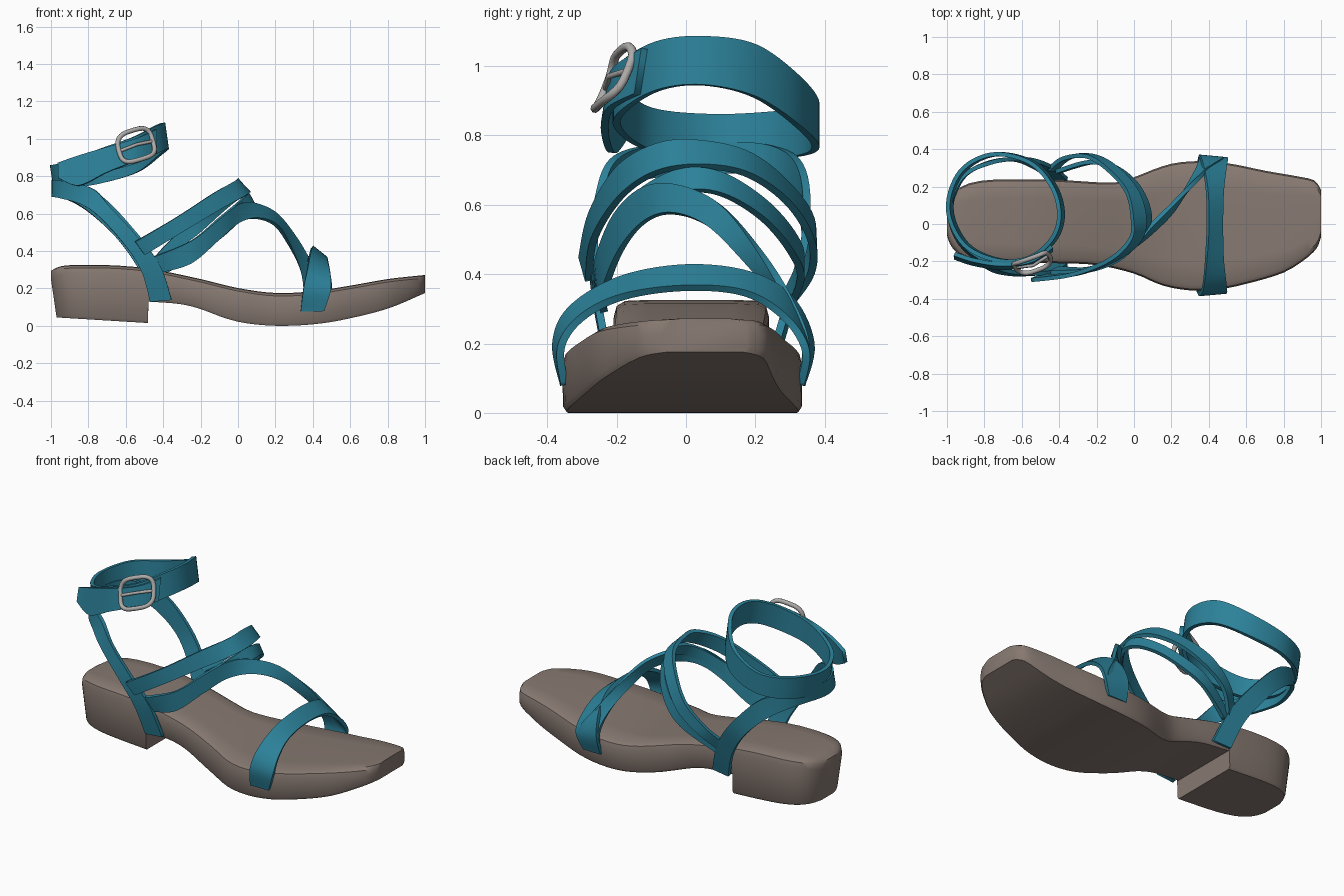
import bpy, bmesh, math
from mathutils import Vector

if "Cube" in bpy.data.objects:
    bpy.data.objects.remove(bpy.data.objects["Cube"])


def material(name, rgb):
    m = bpy.data.materials.new(name)
    m.diffuse_color = (*rgb, 1)
    m.use_nodes = True
    m.node_tree.nodes["Principled BSDF"].inputs["Base Color"].default_value = m.diffuse_color
    return m


TEAL = material("teal leather", (0.025, 0.22, 0.32))
TAUPE = material("taupe sole", (0.24, 0.19, 0.165))
METAL = material("grey metal", (0.42, 0.41, 0.40))


def catmull(p0, p1, p2, p3, t):
    return 0.5 * (2 * p1 + (p2 - p0) * t + (2 * p0 - 5 * p1 + 4 * p2 - p3) * t * t
                  + (3 * p1 - p0 - 3 * p2 + p3) * t ** 3)


def finish(name, bm, mat, angle=40):
    bmesh.ops.recalc_face_normals(bm, faces=bm.faces)
    me = bpy.data.meshes.new(name)
    bm.to_mesh(me)
    bm.free()
    me.materials.append(mat)
    ob = bpy.data.objects.new(name, me)
    bpy.context.collection.objects.link(ob)
    bpy.ops.object.select_all(action='DESELECT')
    ob.select_set(True)
    bpy.context.view_layer.objects.active = ob
    bpy.ops.object.shade_smooth_by_angle(angle=math.radians(angle))
    return ob


def ribbon(name, rows, closed=False, thick=0.022, steps=7):
    """Smooth strap; each row is lower edge xyz followed by upper edge xyz."""
    n = len(rows)
    pts = [(Vector(r[:3]), Vector(r[3:])) for r in rows]

    def get(i):
        return pts[i % n] if closed else pts[max(0, min(n - 1, i))]

    pairs = []
    for i in range(n if closed else n - 1):
        q = [get(i + k) for k in (-1, 0, 1, 2)]
        for s in range(steps):
            pairs.append([catmull(*(p[e] for p in q), s / steps) for e in (0, 1)])
    if not closed:
        pairs.append(pts[-1])
    bm = bmesh.new()
    vs = [[bm.verts.new(a), bm.verts.new((a + b) / 2), bm.verts.new(b)] for a, b in pairs]
    m = len(vs)
    for i in range(m if closed else m - 1):
        for k in (0, 1):
            j = (i + 1) % m
            bm.faces.new((vs[i][k], vs[j][k], vs[j][k + 1], vs[i][k + 1]))
    rim = [e.is_boundary for e in bm.edges]
    ob = finish(name, bm, TEAL)
    for e, sharp in zip(ob.data.edges, rim):
        e.use_edge_sharp = sharp
    mod = ob.modifiers.new("thickness", 'SOLIDIFY')
    mod.thickness = thick
    mod.offset = 0
    return ob


def interp(table, x):
    """Smooth interpolation of (x, value) pairs."""
    n = len(table)
    for i in range(n - 1):
        if x <= table[i + 1][0]:
            break
    (x0, y0), (x1, y1) = table[i], table[i + 1]

    def slope(k):
        a, b = table[max(0, k - 1)], table[min(n - 1, k + 1)]
        return (b[1] - a[1]) / (b[0] - a[0])
    h = x1 - x0
    t = max(0, min(1, (x - x0) / h))
    return ((2 * t**3 - 3 * t**2 + 1) * y0 + (t**3 - 2 * t**2 + t) * h * slope(i)
            + (3 * t**2 - 2 * t**3) * y1 + (t**3 - t**2) * h * slope(i + 1))


# Sole and heel block: lofted cross sections along x
LEFT = [(-1, -.06), (-.985, -.105), (-.95, -.15), (-.88, -.185), (-.75, -.205), (-.4, -.21),
        (-.2, -.22), (0, -.265), (.15, -.328), (.3, -.355), (.45, -.35), (.6, -.32),
        (.8, -.26), (.9, -.2), (.96, -.15), (.985, -.115), (1, -.07)]
RIGHT = [(-1, .08), (-.985, .13), (-.95, .18), (-.88, .218), (-.75, .237), (-.4, .235),
         (-.1, .222), (0, .25), (.1, .29), (.2, .322), (.33, .336), (.5, .325), (.7, .285),
         (.9, .25), (.96, .235), (.985, .21), (1, .18)]
TOP = [(-1, .295), (-.95, .318), (-.85, .326), (-.6, .32), (-.4, .292), (-.2, .25), (0, .202),
       (.2, .176), (.4, .185), (.6, .215), (.8, .25), (1, .272)]
BOTTOM = [(-.48, .13), (-.3, .115), (-.2, .09), (-.1, .052), (0, .022), (.12, .005), (.25, 0),
          (.4, .008), (.55, .03), (.8, .092), (1, .175)]
xs = [-1, -.994, -.985, -.97, -.95, -.92, -.88, -.82, -.75, -.65, -.55, -.481, -.479]
xs += [-.45 + .05 * i for i in range(28)] + [.93, .96, .975, .985, .994, 1]
bm = bmesh.new()
rings = []
for x in xs:
    l, r, t = interp(LEFT, x), interp(RIGHT, x), interp(TOP, x)
    heel = x < -.48
    b = .015 + .03 * (-.48 - x) / .52 if heel else interp(BOTTOM, x)
    shift = .03 * (-.48 - x) / .52 if heel else 0
    c, w = (l + r) / 2, (r - l) / 2
    sec = [(w - .012, b), (w - .002, b + .015), (w, t - .045), (w - .008, t - .016),
           (w - .03, t - .003), (w * .55, t)]
    ring = [(c + y, z) for y, z in sec] + [(c, t)] + [(c - y, z) for y, z in reversed(sec)]
    rings.append([bm.verts.new((x + (shift if z < b + .02 else 0), y, z)) for y, z in ring])
for A, B in zip(rings, rings[1:]):
    for k in range(len(A)):
        j = (k + 1) % len(A)
        bm.faces.new((A[k], A[j], B[j], B[k]))
bm.faces.new(rings[0])
bm.faces.new(rings[-1])
finish("sole_and_heel", bm, TAUPE, 35)

# Toe strap
ribbon("toe_strap", [
    (.46, -.35, .08, .335, -.352, .08), (.495, -.36, .19, .35, -.375, .2),
    (.49, -.3, .275, .37, -.33, .3), (.475, -.18, .335, .385, -.19, .385),
    (.47, 0, .36, .395, 0, .42), (.475, .17, .345, .39, .18, .4),
    (.49, .285, .275, .37, .3, .33), (.5, .345, .18, .35, .36, .2),
    (.46, .33, .08, .34, .333, .08)])

# Diagonal strap from the toe side over the instep
ribbon("diagonal_strap", [
    (-.4, -.235, .29, -.45, -.26, .37), (-.25, -.24, .335, -.25, -.25, .455),
    (-.1, -.19, .465, -.1, -.2, .575), (0, -.12, .55, 0, -.12, .65),
    (.1, -.04, .575, .08, -.02, .655), (.2, .06, .54, .2, .1, .6),
    (.27, .17, .44, .31, .21, .47), (.33, .285, .31, .4, .295, .33),
    (.35, .345, .2, .48, .345, .2), (.35, .33, .08, .46, .33, .08)])

# Upper instep strap and its second strand
ribbon("instep_strap", [
    (-.5, -.28, .38, -.55, -.3, .45), (-.3, -.265, .5, -.33, -.27, .58),
    (-.1, -.19, .62, -.13, -.19, .71), (.03, -.09, .69, -.02, -.08, .772),
    (.06, .03, .71, -.01, .03, .78), (.02, .17, .69, -.04, .17, .75),
    (-.08, .29, .61, -.13, .28, .67), (-.2, .36, .5, -.25, .36, .56),
    (-.33, .36, .4, -.38, .35, .44), (-.42, .29, .3, -.46, .29, .35)])
ribbon("instep_strand", [
    (-.12, -.2, .49, -.12, -.205, .56), (0, -.118, .58, -.01, -.12, .65),
    (.08, -.01, .635, .045, -.01, .7),
    (.075, .1, .63, .045, .1, .69), (.01, .22, .56, -.02, .22, .615),
    (-.1, .305, .46, -.13, .305, .52), (-.22, .33, .38, -.25, .33, .44),
    (-.4, .28, .27, -.42, .28, .33)])

# Strap from both sides of the sole round the back of the heel
ribbon("heel_strap", [
    (-.47, -.22, .13, -.355, -.22, .14), (-.52, -.255, .3, -.42, -.255, .33),
    (-.62, -.27, .45, -.55, -.265, .49), (-.75, -.25, .59, -.68, -.25, .63),
    (-.84, -.19, .65, -.77, -.21, .73), (-.94, -.09, .68, -.91, -.11, .77),
    (-.985, .06, .69, -.985, .06, .78), (-.92, .24, .68, -.92, .25, .77),
    (-.8, .32, .61, -.74, .335, .7), (-.65, .345, .47, -.56, .345, .52),
    (-.53, .3, .3, -.43, .3, .34), (-.47, .25, .13, -.355, .24, .14)])

# Ankle strap loop and its loose tail
loop = [(-.985, .08, .73, .86), (-.92, .28, .735, .87), (-.75, .372, .76, .885),
        (-.55, .33, .82, .96), (-.43, .2, .91, 1.06), (-.39, .05, .945, 1.085),
        (-.43, -.08, .93, 1.07), (-.55, -.18, .87, 1.01), (-.72, -.195, .82, .95),
        (-.9, -.11, .76, .88)]
ribbon("ankle_strap", [(x + .01, y, lo, x - .01, y, hi) for x, y, lo, hi in loop], closed=True)
tail = [(-.44, -.14, .92, 1.05), (-.55, -.215, .88, 1.0), (-.7, -.235, .82, .955),
        (-.85, -.215, .75, .91), (-.96, -.18, .79, .87)]
ribbon("ankle_strap_tail", [(x, y, lo, x, y + .02, hi) for x, y, lo, hi in tail])


# Buckle frame and prong
def rod(name, pts, radius, cyclic):
    cu = bpy.data.curves.new(name, 'CURVE')
    cu.dimensions = '3D'
    cu.bevel_depth = radius
    cu.bevel_resolution = 2
    cu.use_fill_caps = True
    sp = cu.splines.new('POLY')
    sp.points.add(len(pts) - 1)
    for p, v in zip(sp.points, pts):
        p.co = (*v, 1)
    sp.use_cyclic_u = cyclic
    cu.materials.append(METAL)
    bpy.context.collection.objects.link(bpy.data.objects.new(name, cu))


centre = Vector((-.545, -.2, .96))
u = Vector((.9, .32, .27)).normalized()
v = Vector((-.25, .35, .88)).normalized()
out = u.cross(v)
frame = []
for i in range(32):
    a = 2 * math.pi * i / 32
    c, s = math.cos(a), math.sin(a)
    frame.append(centre + u * .1 * math.copysign(abs(c) ** .6, c)
                 + v * .086 * math.copysign(abs(s) ** .6, s) + out * .02 * (1 - c * c))
rod("buckle_frame", frame, .013, True)
rod("buckle_prong", [centre - u * .1, centre + out * .025, centre + u * .1], .009, False)
